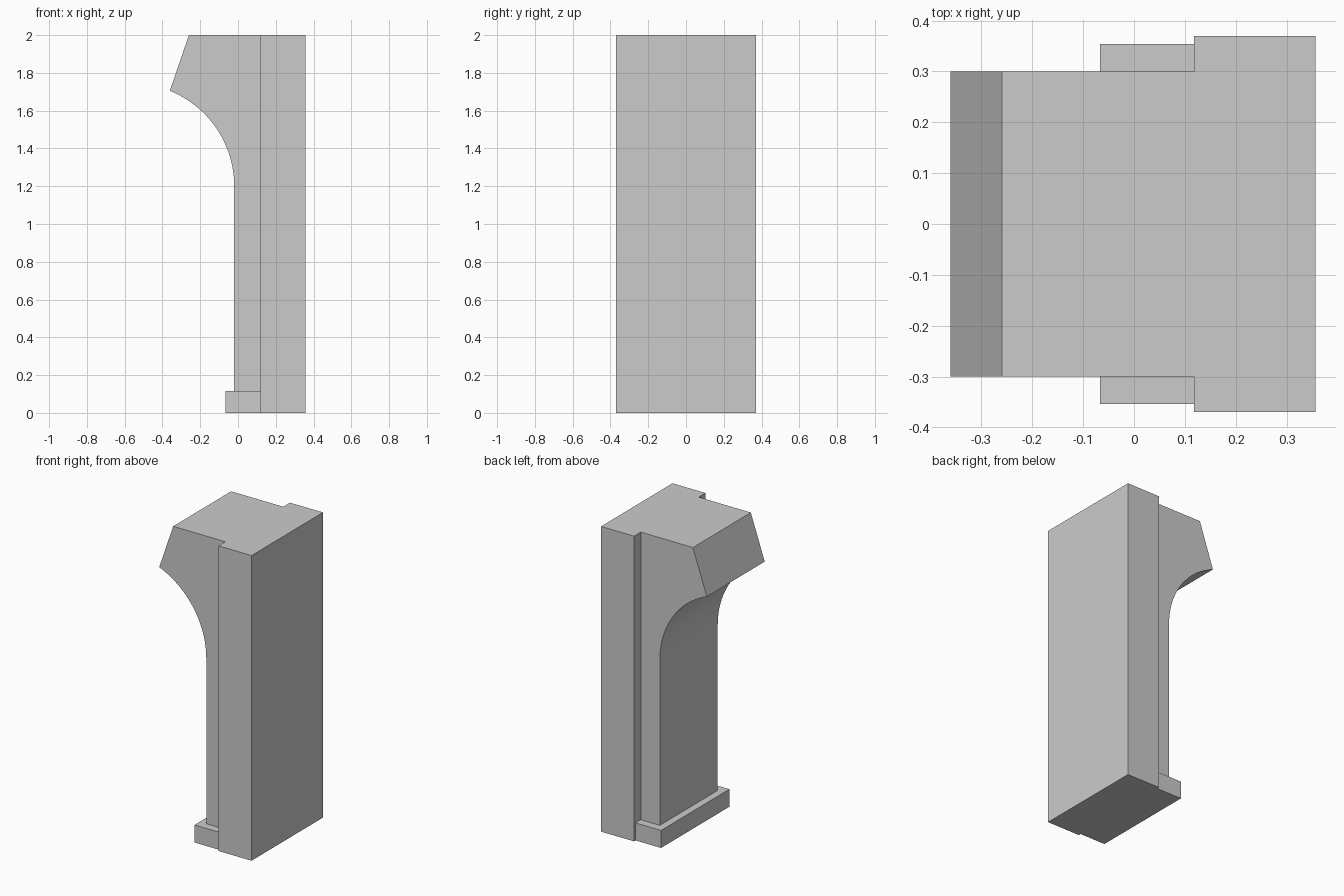
import bpy, bmesh
from math import radians, sin, cos

default = bpy.data.objects.get("Cube")
if default:
    bpy.data.objects.remove(default, do_unlink=True)

stone = bpy.data.materials.new("grey stone")
stone.use_nodes = True
GREY = (0.6, 0.6, 0.6, 1)
stone.diffuse_color = GREY
stone.node_tree.nodes["Principled BSDF"].inputs["Base Color"].default_value = GREY


def extrude_profile(name, profile, half_depth):
    """Extrude an x-z outline symmetrically along y."""
    bm = bmesh.new()
    face = bm.faces.new([bm.verts.new((x, -half_depth, z)) for x, z in profile])
    geom = bmesh.ops.extrude_face_region(bm, geom=[face])["geom"]
    moved = [v for v in geom if isinstance(v, bmesh.types.BMVert)]
    bmesh.ops.translate(bm, verts=moved, vec=(0, 2 * half_depth, 0))
    bmesh.ops.recalc_face_normals(bm, faces=bm.faces)
    mesh = bpy.data.meshes.new(name)
    bm.to_mesh(mesh)
    bm.free()
    obj = bpy.data.objects.new(name, mesh)
    bpy.context.collection.objects.link(obj)
    mesh.materials.append(stone)
    return obj


def rectangle(x0, x1, z0, z1):
    return [(x0, z0), (x1, z0), (x1, z1), (x0, z1)]


JOINT, SHAFT, HEIGHT, BASE = 0.118, -0.02, 2.0, 0.115

# Back slab and foot plinth
extrude_profile("back_slab", rectangle(JOINT, 0.357, 0, HEIGHT), 0.37)
extrude_profile("foot_plinth", rectangle(-0.067, JOINT, 0, BASE), 0.354)

# Pilaster shaft sweeping out into an overhanging bracket
R, SPRING, STEPS = 0.545, 1.2, 24
arc = []
for i in range(STEPS + 1):
    a = radians(68) * i / STEPS
    arc.append((SHAFT - R + R * cos(a), SPRING + R * sin(a)))
outline = [(JOINT, HEIGHT), (JOINT, BASE), (SHAFT, BASE)] + arc + [(-0.26, HEIGHT)]
pilaster = extrude_profile("bracket_pilaster", outline, 0.3)

# Smooth only the curved underside
bpy.ops.object.select_all(action="DESELECT")
pilaster.select_set(True)
bpy.context.view_layer.objects.active = pilaster
bpy.ops.object.shade_smooth_by_angle(angle=radians(30))
